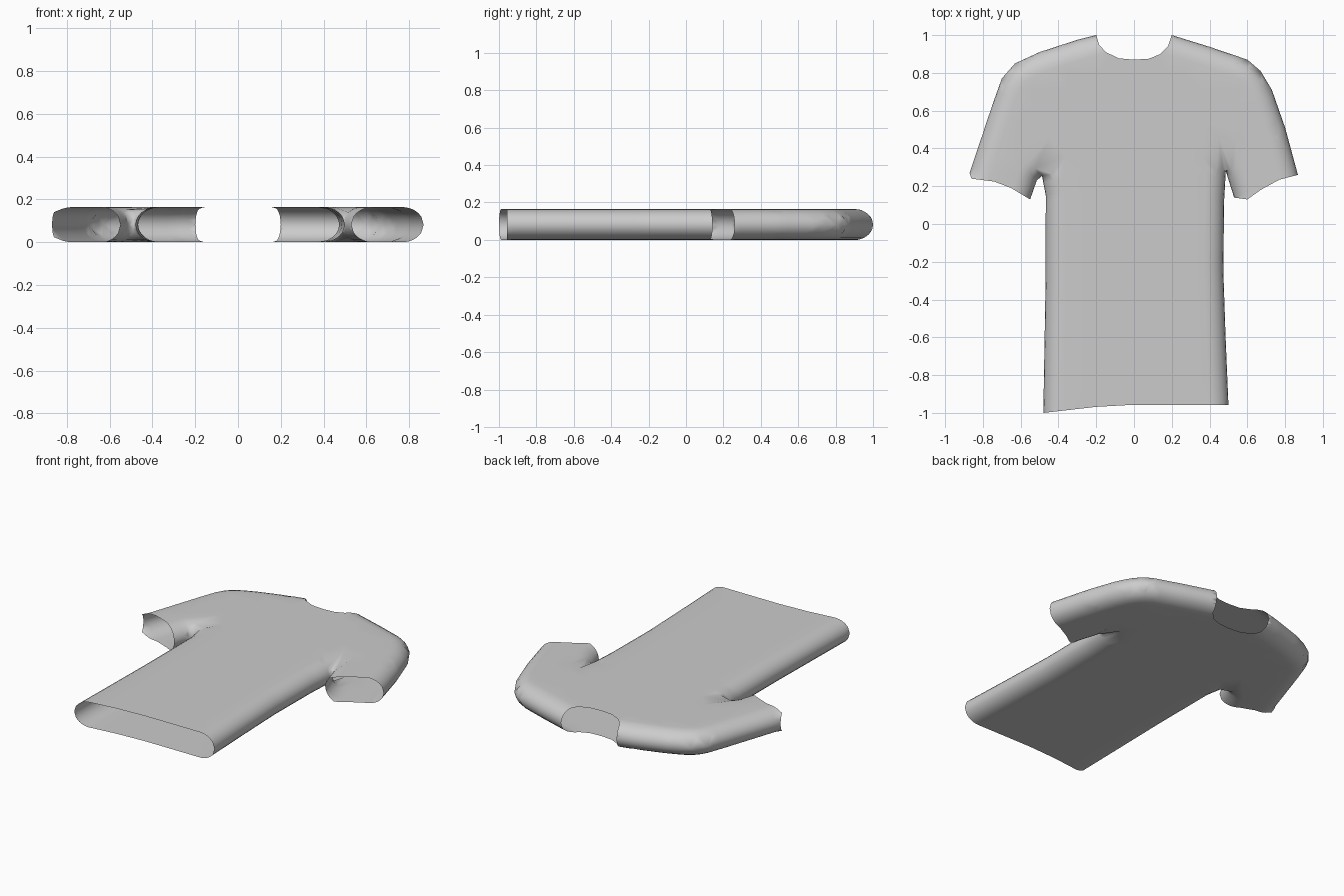
import bpy, bmesh, math
from mathutils import Vector
from mathutils.geometry import delaunay_2d_cdt, intersect_point_line

if "Cube" in bpy.data.objects:
    bpy.data.objects.remove(bpy.data.objects["Cube"])

MID, HALF, R = 0.083, 0.082, 0.105   # mid height, half thickness, edge rounding

# outline in plan, counterclockwise: (is_folded_edge, points)
OUTLINE = [
    (False, [(-.48, -1), (-.2, -.968), (0, -.957), (.5, -.957)]),                    # hem
    (True, [(.5, -.957), (.485, -.6), (.473, -.25), (.477, .12), (.486, .28), (.53, .14)]),
    (False, [(.53, .14), (.6, .13), (.67, .18), (.77, .235), (.868, .26)]),           # right cuff
    (True, [(.868, .26), (.8, .51), (.73, .71), (.67, .81), (.6, .87), (.4, .938), (.2, 1)]),
    (False, [(.2, 1), (.18, .94), (.14, .9), (.08, .875), (0, .87),
             (-.08, .877), (-.15, .91), (-.185, .95), (-.2, 1)]),                     # neck
    (True, [(-.2, 1), (-.3, .975), (-.5, .91), (-.63, .85), (-.7, .77), (-.75, .63), (-.87, .27)]),
    (False, [(-.87, .27), (-.86, .24), (-.74, .225), (-.65, .19), (-.55, .13)]),      # left cuff
    (True, [(-.55, .13), (-.515, .23), (-.487, .255), (-.467, .15), (-.468, -.3), (-.48, -1)]),
]


def resample(pts, step):
    out = []
    for a, b in zip(pts, pts[1:]):
        a, b = Vector(a), Vector(b)
        n = max(1, math.ceil((b - a).length / step))
        out += [a.lerp(b, i / n) for i in range(n)]
    return out


folds = [(Vector(a), Vector(b)) for f, p in OUTLINE if f for a, b in zip(p, p[1:])]
loop = [v for f, p in OUTLINE for v in resample(p, .04 if f else .012)]


def fold_dist(p):
    best = 9
    for a, b in folds:
        t = max(0, min(1, (p - a).dot(b - a) / (b - a).length_squared))
        best = min(best, (p - a.lerp(b, t)).length)
    return best


def inside(p):
    hit = False
    for a, b in zip(loop, loop[1:] + loop[:1]):
        if (a.y > p.y) != (b.y > p.y) and p.x < a.x + (p.y - a.y) * (b.x - a.x) / (b.y - a.y):
            hit = not hit
    return hit


def half_height(p):
    d = fold_dist(p)
    return 0 if d < 1e-4 else HALF * math.sqrt(1 - (1 - min(d / R, 1)) ** 2)


# inner points: rings following the folded edges, then a plain grid
inner = []
for k in range(1, 7):
    d = R * (1 - math.cos(k * math.pi / 12))
    for a, b in folds:
        nrm = Vector((a.y - b.y, b.x - a.x)).normalized() * d
        n = max(1, math.ceil((b - a).length / .04))
        for i in range(n + 1):
            p = a.lerp(b, i / n) + nrm
            if fold_dist(p) > d - 1e-4 and inside(p) and all((p - q).length > .003 for q in inner):
                inner.append(p)
for i in range(-9, 10):
    for j in range(-11, 12):
        p = Vector((i * .09, j * .09))
        if inside(p) and fold_dist(p) > R + .03 and min((p - q).length for q in loop) > .02:
            inner.append(p)

n = len(loop)
co, _, tris, *_ = delaunay_2d_cdt(loop + inner, [], [list(range(n))], 1, 1e-5)

# front and back panels joined along the folds, open at hem, neck and cuffs
bm = bmesh.new()
hs = [half_height(p) for p in co]
top = [bm.verts.new((p.x, p.y, MID + h)) for p, h in zip(co, hs)]
bottom = [bm.verts.new((p.x, p.y, MID - h)) if h else t for p, h, t in zip(co, hs, top)]
for t in tris:
    if any(hs[i] for i in t):
        bm.faces.new([top[i] for i in t])
        bm.faces.new([bottom[i] for i in reversed(t)])
bmesh.ops.delete(bm, geom=[v for v in bm.verts if not v.link_faces], context='VERTS')
lo = min(v.co.z for v in bm.verts)
for v in bm.verts:
    v.co.z -= lo
for f in bm.faces:
    f.smooth = True
me = bpy.data.meshes.new("short_sleeved_shirt")
bm.to_mesh(me)
bm.free()
shirt = bpy.data.objects.new("short_sleeved_shirt", me)
bpy.context.collection.objects.link(shirt)
